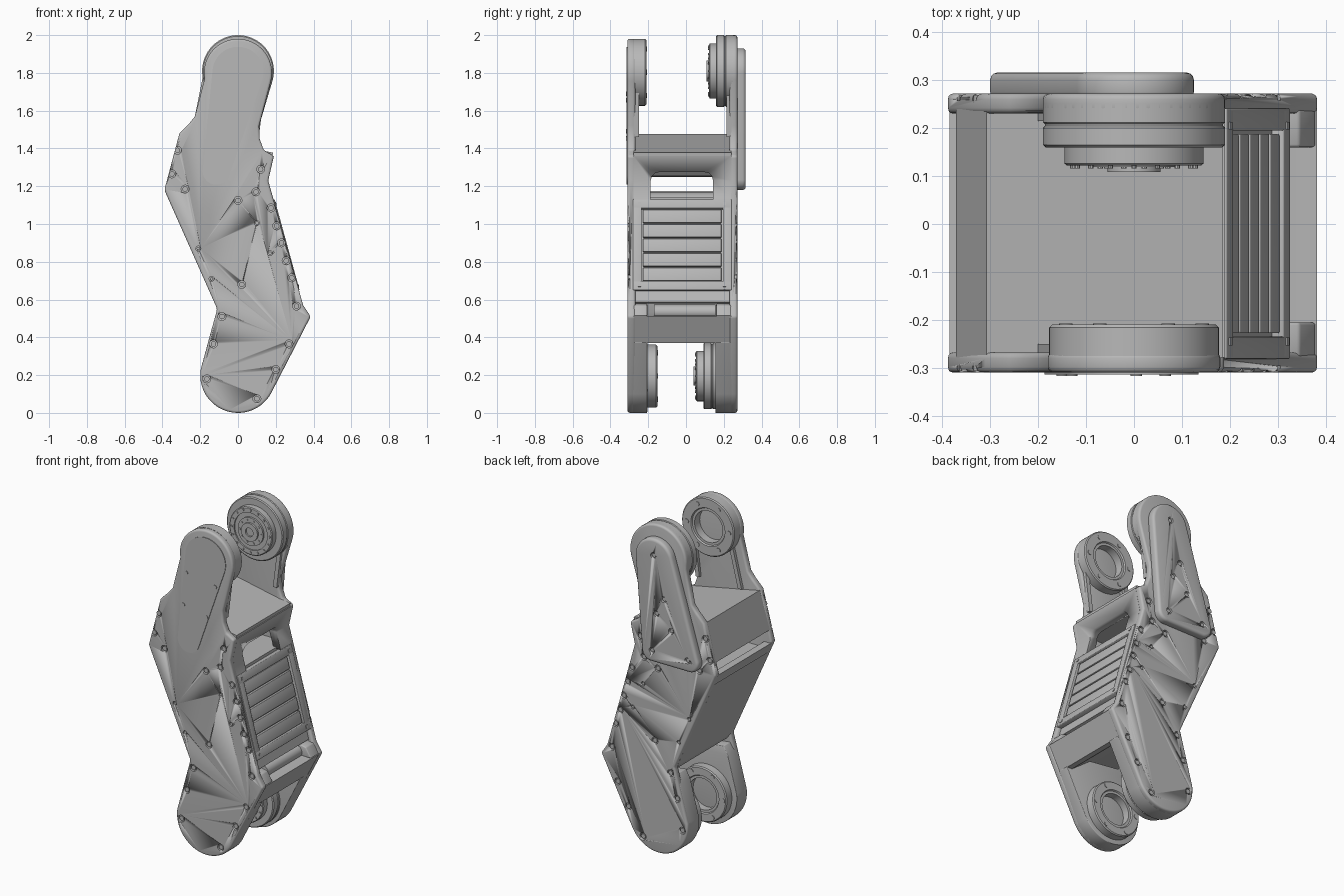
import bpy, bmesh
from math import cos, sin, radians, pi, hypot, atan2
from mathutils import Vector, Matrix
from mathutils.geometry import convex_hull_2d

if "Cube" in bpy.data.objects:
    bpy.data.objects.remove(bpy.data.objects["Cube"])

metal = bpy.data.materials.new("satin grey")
metal.use_nodes = True
grey = (0.48, 0.48, 0.48, 1)
metal.diffuse_color = grey
metal.node_tree.nodes["Principled BSDF"].inputs["Base Color"].default_value = grey

FRONT, BACK = -0.31, 0.272          # outer faces of the side plates
IN_FRONT, IN_BACK = -0.268, 0.23    # inner faces of the side plates


def apply_modifier(ob, mod):
    bpy.ops.object.select_all(action="DESELECT")
    ob.select_set(True)
    bpy.context.view_layer.objects.active = ob
    bpy.ops.object.modifier_apply(modifier=mod.name)


def finish(name, bm, bevel=0.0):
    bmesh.ops.recalc_face_normals(bm, faces=bm.faces)
    mesh = bpy.data.meshes.new(name)
    bm.to_mesh(mesh)
    bm.free()
    ob = bpy.data.objects.new(name, mesh)
    bpy.context.collection.objects.link(ob)
    mesh.materials.append(metal)
    bpy.ops.object.select_all(action="DESELECT")
    ob.select_set(True)
    bpy.context.view_layer.objects.active = ob
    if bevel:
        mod = ob.modifiers.new("round", "BEVEL")
        mod.width, mod.segments = bevel, 3
        mod.limit_method, mod.angle_limit = "ANGLE", radians(35)
        apply_modifier(ob, mod)
    bpy.ops.object.shade_smooth_by_angle(angle=radians(32))
    return ob


def prism(name, outline, y0, y1, bevel=0.0):
    """Extrude an x-z outline from y0 to y1."""
    bm = bmesh.new()
    face = bm.faces.new([bm.verts.new((x, y0, z)) for x, z in outline])
    ext = bmesh.ops.extrude_face_region(bm, geom=[face])
    verts = [v for v in ext["geom"] if isinstance(v, bmesh.types.BMVert)]
    bmesh.ops.translate(bm, verts=verts, vec=(0, y1 - y0, 0))
    return finish(name, bm, bevel)


def box(name, size, loc, tilt=0.0, bevel=0.0):
    bm = bmesh.new()
    place = Matrix.Translation(loc) @ Matrix.Rotation(tilt, 4, "Y") @ Matrix.Diagonal((*size, 1))
    bmesh.ops.create_cube(bm, size=1, matrix=place)
    return finish(name, bm, bevel)


def turned(name, profile, x, z, steps=64):
    """Spin (radius, y) points round an axis along y."""
    bm = bmesh.new()
    verts = [bm.verts.new((x + r, y, z)) for r, y in profile]
    edges = [bm.edges.new(pair) for pair in zip(verts, verts[1:])]
    bmesh.ops.spin(bm, geom=verts + edges, cent=(x, 0, z), axis=(0, 1, 0),
                   angle=2 * pi, steps=steps, use_merge=True)
    bmesh.ops.remove_doubles(bm, verts=bm.verts, dist=1e-5)
    return finish(name, bm)


def pegs(name, spots, y0, y1, sides=16):
    """Many short cylinders along y in one object; spots are (x, z, radius)."""
    bm = bmesh.new()
    for x, z, r in spots:
        place = Matrix.Translation((x, (y0 + y1) / 2, z)) @ Matrix.Rotation(pi / 2, 4, "X")
        bmesh.ops.create_cone(bm, cap_ends=True, segments=sides, radius1=r, radius2=r,
                              depth=abs(y1 - y0), matrix=place)
    return finish(name, bm)


def cut(ob, cutter):
    mod = ob.modifiers.new("cut", "BOOLEAN")
    mod.operation, mod.solver, mod.object = "DIFFERENCE", "EXACT", cutter
    apply_modifier(ob, mod)
    bpy.data.objects.remove(cutter)


def arc(x, z, r, a0, a1, n=28):
    angles = [radians(a0 + (a1 - a0) * i / n) for i in range(n + 1)]
    return [(x + r * cos(a), z + r * sin(a)) for a in angles]


def hull(*circles):
    pts = [p for x, z, r in circles for p in arc(x, z, r, 0, 354, 59)]
    return [pts[i] for i in convex_hull_2d([Vector(p) for p in pts])]


def bolt_circle(z, r, count, size):
    return [(r * cos(2 * pi * i / count), z + r * sin(2 * pi * i / count), size)
            for i in range(count)]


# Side plates with the upper arm and lower leg in one outline
def plate_outline(zc, r):
    return (arc(0, 0.2, 0.2, 172, 330)
            + [(0.385, 0.51), (0.345, 0.57), (0.16, 1.23), (0.19, 1.36), (0.137, 1.39),
               (0.115, 1.45), (0.112, 1.52)]
            + arc(0, zc, r, -14, 190)
            + [(-0.228, 1.57), (-0.26, 1.53), (-0.31, 1.48), (-0.39, 1.18), (-0.11, 0.55)])


front_plate = prism("front_plate", plate_outline(1.8, 0.18), FRONT, IN_FRONT, 0.012)
back_plate = prism("back_plate", plate_outline(1.81, 0.19), IN_BACK, BACK, 0.012)

# Countersunk bolts on the plates
big = [(-.32, 1.39), (-.35, 1.265), (-.28, 1.185), (0, 1.125), (.12, 1.29), (.095, 1.17),
       (.175, 1.085), (.205, .99), (.23, .9), (.255, .805), (.285, .715), (.31, .565),
       (.27, .365), (.2, .23), (.1, .075), (-.165, .18), (-.13, .365), (-.085, .51), (.02, .68)]
small = [(-.21, .87), (-.14, .71), (.1, 1.005), (.17, .845)]
for side, plate, y, inward in (("front", front_plate, FRONT, 1), ("back", back_plate, BACK, -1)):
    holes = [(x, z, 0.021) for x, z in big] + [(x, z, 0.013) for x, z in small]
    cut(plate, pegs("hole_cutter", holes, y - 0.01 * inward, y + 0.014 * inward))
    heads = [(x, z, r * 0.68) for x, z, r in holes]
    pegs(side + "_bolts", heads, y + 0.003 * inward, y + 0.02 * inward, 12)

# Front arm facing, back arm cover and their screws
prism("front_arm_facing", hull((0, 1.803, 0.135), (-0.115, 1.28, 0.072)), FRONT - 0.004, -0.29)
cover = prism("back_arm_cover", hull((0, 1.805, 0.125), (-0.24, 1.24, 0.06), (0.02, 1.24, 0.06)),
              0.26, 0.316, 0.016)
pegs("facing_screws", [(-.13, 1.69, .012), (.065, 1.655, .012), (-.15, 1.49, .012),
                       (.005, 1.455, .012)], -0.317, -0.3)
screws = [(0, 1.83), (-.07, 1.58), (-.02, 1.48), (-.12, 1.4), (-.23, 1.25), (.01, 1.25)]
cut(cover, pegs("hole_cutter", [(x, z, 0.018) for x, z in screws], 0.302, 0.33))
pegs("cover_screws", [(x, z, 0.012) for x, z in screws], 0.295, 0.31, 12)

# Ribs on the inner side of the arms
for side, y0, y1 in (("front", IN_FRONT - 0.01, -0.25), ("back", 0.215, IN_BACK + 0.01)):
    for label, x0, x1 in (("outer", -0.2, -0.14), ("inner", 0.085, 0.115)):
        prism(f"{side}_arm_{label}_rib", [(x0, 1.46), (x0 + .025, 1.46), (x1 + .025, 1.7),
                                          (x1, 1.7)], y0, y1)

# Thick lower legs
leg = arc(0, 0.2, 0.2, 172, 330) + [(0.31, 0.37), (0.3, 0.45), (-0.11, 0.5), (-0.138, 0.45)]
prism("front_leg", leg, FRONT + 0.013, -0.205, 0.004)
prism("back_leg", leg, 0.155, BACK - 0.013, 0.004)


# Joints: a drive hub at the back and a bearing ring at the front, top and bottom
def drive_hub(name, z, y, k):
    profile = [(.19, .09), (.19, .052), (.186, .048), (.186, .044), (.19, .04), (.19, .005),
               (.184, 0), (.145, 0), (.145, -.034), (.14, -.038), (.112, -.038), (.112, -.03),
               (.085, -.03), (.085, -.041), (.055, -.041), (.055, -.052), (.026, -.052),
               (.026, -.042), (0, -.042)]
    turned(name, [(r * k, y + d) for r, d in profile], 0, z)
    pegs(name + "_bolts", bolt_circle(z, .128 * k, 16, .006)
         + bolt_circle(z, .07 * k, 10, .006), y - 0.044, y - 0.02, 10)


def bearing_ring(name, z, y, r, depth):
    profile = [(r, y - depth), (r, y - .006), (r - .006, y), (.115, y), (.11, y - .008),
               (.095, y - .008), (.095, y - depth + .004), (0, y - depth + .004)]
    turned(name, profile, 0, z)
    pegs(name + "_bolts", bolt_circle(z, .142, 6, .014), y - 0.02, y + 0.003)


drive_hub("upper_drive_hub", 1.81, 0.16, 1.0)
drive_hub("lower_drive_hub", 0.195, 0.092, 0.92)
bearing_ring("upper_bearing_ring", 1.803, -0.21, 0.177, 0.065)
bearing_ring("lower_bearing_ring", 0.195, -0.152, 0.166, 0.06)

# Upper cross block, sloping top and rear face
prism("upper_cross_block", [(-0.308, 1.477), (0.185, 1.378), (0.176, 1.3), (-0.28, 1.3),
                            (-0.32, 1.255), (-0.371, 1.25)], IN_FRONT - 0.01, IN_BACK + 0.01)

# Window frame under the block
frame = prism("window_frame", [(0.19, 1.36), (0.16, 1.23), (0.187, 1.13), (0.14, 1.13),
                               (0.11, 1.23), (0.13, 1.35)], IN_FRONT - 0.01, IN_BACK + 0.01)
cutter = box("window_cutter", (0.4, 0.33, 0.22), (0.15, -0.022, 1.165), 0, 0.045)
cut(frame, cutter)

# Rear wall, inner deck and motor
prism("rear_wall", [(-0.385, 1.175), (-0.11, 0.55), (-0.07, 0.55), (-0.34, 1.175)],
      IN_FRONT - 0.01, IN_BACK + 0.01)
prism("inner_deck", [(-0.36, 1.14), (0.16, 1.14), (0.16, 1.11), (-0.36, 1.11)],
      IN_FRONT - 0.01, IN_BACK + 0.01)
pegs("inner_motor", [(-0.08, 1.07, 0.1)], -0.2, 0.15, 48)

# Slatted panel along the sloping front edge
top, low = Vector((0.19, 0, 1.13)), Vector((0.322, 0, 0.65))
tilt = -atan2(low.x - top.x, top.z - low.z)
span = hypot(low.x - top.x, top.z - low.z)
out = Vector((cos(tilt), 0, -sin(tilt)))


def on_panel(name, t, y, length, width, lift, thick, bevel=0.0):
    loc = top.lerp(low, t) + out * (lift - thick / 2)
    box(name, (thick, width, length), (loc.x, y, loc.z), tilt, bevel)


on_panel("panel_back", 0.56, -0.02, span * 1.12, 0.5, -0.022, 0.03)
for label, t in (("top", 0.05), ("bottom", 0.95)):
    on_panel(f"panel_{label}_rail", t, -0.02, span * 0.1, 0.52, 0.004, 0.045, 0.004)
for label, y in (("front", -0.258), ("back", 0.218)):
    on_panel(f"panel_{label}_rail", 0.5, y, span, 0.046, 0.004, 0.045, 0.004)
for i in range(5):
    on_panel(f"panel_slat_{i + 1}", 0.18 + i * 0.16, -0.02, span * 0.142, 0.415, -0.004, 0.03, 0.003)
for i, t in enumerate((0.05, 0.95)):
    for j, y in enumerate((-0.245, 0.205)):
        on_panel(f"panel_screw_{i}_{j}", t, y, 0.016, 0.016, 0.007, 0.02)

# Lower cross block with roller and end stops
prism("lower_cross_block", [(0.382, 0.512), (0.308, 0.37), (0.275, 0.37), (0.1, 0.5),
                            (-0.09, 0.52), (-0.11, 0.55), (-0.09, 0.6), (0.1, 0.53)],
      IN_FRONT - 0.01, IN_BACK + 0.01)
pegs("roller", [(0.285, 0.535, 0.038)], -0.17, 0.155, 40)
for label, y0, y1 in (("front", IN_FRONT - 0.01, -0.205), ("back", 0.16, IN_BACK + 0.01)):
    prism(f"{label}_end_stop", [(0.38, 0.512), (0.345, 0.57), (0.3, 0.58), (0.26, 0.51)],
          y0, y1, 0.006)
